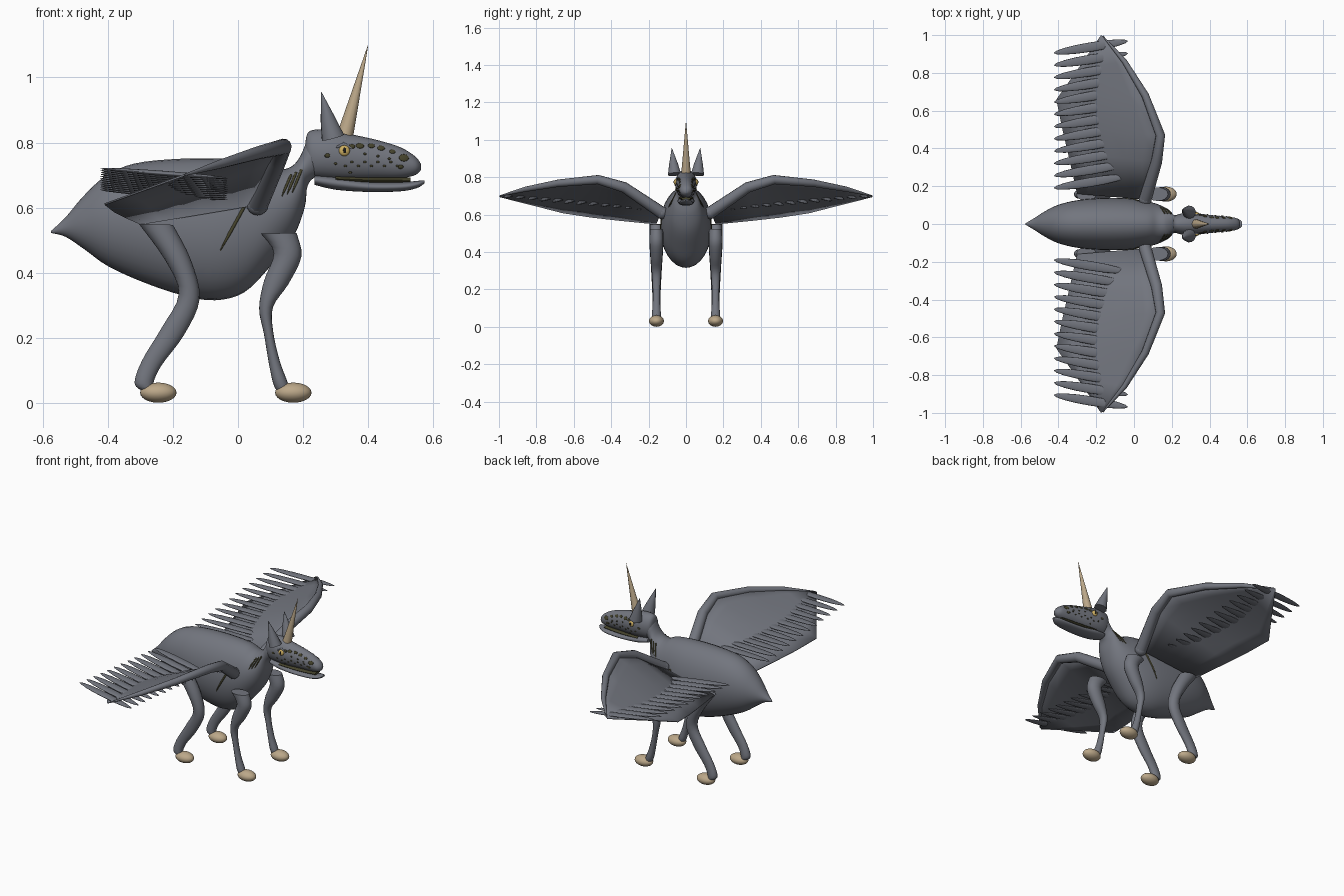
import bpy, bmesh, math
from mathutils import Vector
from mathutils.bvhtree import BVHTree

if "Cube" in bpy.data.objects:
    bpy.data.objects.remove(bpy.data.objects["Cube"])


def material(name, rgb):
    m = bpy.data.materials.new(name)
    m.use_nodes = True
    m.diffuse_color = (*rgb, 1)
    m.node_tree.nodes["Principled BSDF"].inputs["Base Color"].default_value = (*rgb, 1)
    return m


GREY = material("slate grey", (0.17, 0.18, 0.21))
TAN = material("horn tan", (0.5, 0.39, 0.25))
OLIVE = material("dark olive", (0.06, 0.056, 0.025))
YELLOW = material("eye yellow", (0.6, 0.42, 0.12))
BLACK = material("pupil black", (0.01, 0.01, 0.01))
SIDES = (("left", 1), ("right", -1))


def finish(bm, name, mat):
    bmesh.ops.recalc_face_normals(bm, faces=bm.faces)
    me = bpy.data.meshes.new(name)
    bm.to_mesh(me)
    bm.free()
    me.materials.append(mat)
    me.shade_smooth()
    me.set_sharp_from_angle(angle=math.radians(50))
    ob = bpy.data.objects.new(name, me)
    bpy.context.collection.objects.link(ob)
    return ob


def spline(rows, steps):
    """Smooth rows of numbers, passing through each row."""
    out = []
    for i in range(len(rows) - 1):
        p0, p1, p2, p3 = (rows[max(0, min(len(rows) - 1, i + k))] for k in (-1, 0, 1, 2))
        for j in range(steps):
            t = j / steps
            out.append([b + 0.5 * t * (c - a + t * (2 * a - 5 * b + 4 * c - d + t * (3 * (b - c) + d - a)))
                        for a, b, c, d in zip(p0, p1, p2, p3)])
    return out + [list(rows[-1])]


def loft(name, rows, mat, y=0.0, n=24, steps=4):
    """Ellipse rings; each row is two opposite edge points (x, z) and a half width in y."""
    bm = bmesh.new()
    rings = []
    for ax, az, bx, bz, w in spline(rows, steps):
        ring = []
        for k in range(n):
            a = math.tau * k / n
            c = (1 + math.cos(a)) / 2
            ring.append(bm.verts.new((bx + (ax - bx) * c, y + w * math.sin(a), bz + (az - bz) * c)))
        rings.append(ring)
    for r, q in zip(rings, rings[1:]):
        for k in range(n):
            bm.faces.new((r[k], r[(k + 1) % n], q[(k + 1) % n], q[k]))
    bm.faces.new(rings[0])
    bm.faces.new(rings[-1])
    return finish(bm, name, mat)


def ball(name, loc, scale, mat, rot=None, seg=16):
    bm = bmesh.new()
    bmesh.ops.create_uvsphere(bm, u_segments=seg, v_segments=max(6, seg // 2), radius=1)
    ob = finish(bm, name, mat)
    ob.location, ob.scale = loc, scale
    if rot:
        ob.rotation_euler = rot.to_euler()
    return ob


def tube(name, pts, radii, mat):
    cu = bpy.data.curves.new(name, "CURVE")
    cu.dimensions = "3D"
    cu.bevel_depth = 1
    cu.bevel_resolution = 4
    cu.use_fill_caps = True
    sp = cu.splines.new("POLY")
    sp.points.add(len(pts) - 1)
    for p, co, r in zip(sp.points, pts, radii):
        p.co = (*co, 1)
        p.radius = r
    sp.use_smooth = True
    cu.materials.append(mat)
    ob = bpy.data.objects.new(name, cu)
    bpy.context.collection.objects.link(ob)
    return ob


# Trunk and neck
body = loft("body", [
    (-.575, .528, -.575, .522, .003), (-.53, .57, -.53, .51, .03), (-.48, .63, -.47, .47, .065),
    (-.41, .695, -.40, .42, .10), (-.32, .735, -.29, .37, .125), (-.18, .75, -.17, .33, .137),
    (-.03, .75, -.07, .315, .137), (.07, .74, .02, .34, .125), (.12, .72, .10, .42, .11),
    (.15, .72, .17, .51, .09), (.175, .735, .205, .60, .07), (.195, .765, .215, .67, .05),
    (.215, .81, .25, .70, .045), (.24, .82, .29, .70, .03)], GREY, n=32)

# Head, jaw and mouth
head = loft("head", [
    (.207, .80, .207, .74, .02), (.22, .835, .22, .70, .045), (.28, .84, .26, .69, .058),
    (.35, .825, .33, .685, .055), (.43, .807, .43, .688, .045), (.50, .785, .50, .69, .038),
    (.545, .757, .545, .70, .03), (.562, .735, .562, .715, .01)], GREY)
loft("lower_jaw", [
    (.235, .70, .235, .67, .035), (.30, .695, .30, .655, .045), (.40, .68, .40, .648, .042),
    (.50, .678, .50, .65, .037), (.55, .682, .55, .66, .028), (.573, .684, .573, .674, .01)], GREY)
loft("mouth_lining", [(.30, .698, .30, .68, .04), (.42, .693, .42, .676, .036),
                      (.53, .693, .53, .678, .025)], OLIVE)
tube("horn", [(.33, 0, .825), (.40, 0, 1.1)], [.025, .0005], TAN)


def surface(ob):
    me = ob.data
    return BVHTree.FromPolygons([v.co for v in me.vertices], [p.vertices for p in me.polygons])


def side_hit(tree, x, z, s):
    hit, normal, _, _ = tree.ray_cast(Vector((x, s, z)), Vector((0, -s, 0)))
    return (hit, normal) if hit else (Vector((x, s * .03, z)), Vector((0, s, 0)))


body_tree, head_tree = surface(body), surface(head)

BIG_SPOTS = [(.375, .79, .013), (.41, .79, .011), (.44, .783, .012), (.475, .772, .01),
             (.51, .753, .016), (.275, .76, .009), (.50, .725, .009), (.35, .788, .01)]
SMALL_SPOTS = [(.33 + .02 * i, .728 + .012 * (i % 2)) for i in range(9)] + [
    (.345, .708), (.39, .765), (.43, .758), (.465, .75), (.30, .735)]
FRONT_LEG = [(.07, .52, .18, .522, .036), (.11, .46, .195, .45, .037), (.08, .375, .155, .365, .032),
             (.065, .29, .108, .295, .025), (.08, .21, .108, .22, .02), (.095, .12, .128, .13, .02),
             (.108, .06, .15, .07, .024), (.12, .035, .16, .04, .02)]
HIND_LEG = [(-.305, .55, -.20, .547, .036), (-.225, .44, -.145, .44, .037), (-.182, .335, -.118, .32, .03),
            (-.235, .23, -.165, .21, .024), (-.295, .13, -.235, .115, .021), (-.318, .06, -.26, .06, .024),
            (-.29, .035, -.25, .035, .018)]
# Wing front edge and rear edge, from shoulder to tip
LEAD = [(.06, .13, .61), (.12, .33, .745), (.14, .47, .787), (.06, .68, .768),
        (-.05, .86, .735), (-.165, .995, .70)]
TRAIL = [(-.30, .16, .55), (-.35, .38, .572), (-.38, .51, .587), (-.41, .66, .61),
         (-.30, .815, .65), (-.175, .998, .696)]
FEATHERS = 12

for side, s in SIDES:
    # Legs and hooves
    for leg, rows, x in (("front", FRONT_LEG, .17), ("hind", HIND_LEG, -.245)):
        loft(f"{leg}_leg_{side}", rows, GREY, y=s * .158, n=16)
        ball(f"{leg}_hoof_{side}", (x, s * .158, .031), (.056, .04, .031), TAN, seg=24)

    # Ears
    tube(f"ear_{side}", [(.292, s * .062, .815), (.277, s * .067, .87), (.256, s * .076, .955)],
         [.036, .024, .001], GREY)

    # Eyes
    p, nrm = side_hit(head_tree, .327, .775, s)
    rot = nrm.to_track_quat("Z", "Y")
    ball(f"eye_{side}", p, (.017, .017, .01), YELLOW, rot)
    ball(f"pupil_{side}", p + nrm * .008, (.005, .009, .004), BLACK, rot)
    tube(f"eyelid_{side}", [side_hit(head_tree, x, z, s)[0] for x, z in
                            ((.302, .785), (.325, .795), (.35, .782))], [.003, .006, .003], GREY)

    # Scale spots on the face
    for i, (x, z, r) in enumerate(BIG_SPOTS + [(x, z, .005) for x, z in SMALL_SPOTS]):
        p, nrm = side_hit(head_tree, x, z, s)
        ball(f"spot_{side}_{i}", p, (r, r * .75, .004), OLIVE, nrm.to_track_quat("Z", "Y"), seg=10)

    # Neck slits and flank slit
    slits = [((.135 + .016 * i, .635 + .006 * i), (.163 + .016 * i, .70 + .008 * i), .004) for i in range(3)]
    slits.append(((-.055, .467), (.022, .608), .005))
    for i, (a, b, r) in enumerate(slits):
        pts = [side_hit(body_tree, a[0] + (b[0] - a[0]) * t / 8, a[1] + (b[1] - a[1]) * t / 8, s)[0]
               for t in range(9)]
        tube(f"slit_{side}_{i}", pts, [r * (.3 + .7 * min(1, t / 3)) for t in range(9)], OLIVE)

    # Wing arm with rounded shoulder
    flip = Vector((1, s, 1))
    lead = [Vector(p) * flip for p in LEAD]
    trail = [Vector(p) * flip for p in TRAIL]
    tube(f"wing_arm_{side}", lead, [.033, .029, .025, .02, .014, .003], GREY)
    ball(f"shoulder_{side}", lead[0], (.034, .034, .034), GREY)

    # Wing membrane
    bm = bmesh.new()
    grid = [[bm.verts.new(a.lerp(b, k / 6)) for k in range(7)] for a, b in zip(lead, trail)]
    for r, q in zip(grid, grid[1:]):
        for k in range(6):
            bm.faces.new((r[k], r[k + 1], q[k + 1], q[k]))
    wing = finish(bm, f"wing_membrane_{side}", GREY)
    thick = wing.modifiers.new("thickness", "SOLIDIFY")
    thick.thickness = .006
    thick.offset = 0

    # Feathers
    for i in range(FEATHERS):
        t = i / (FEATHERS - 1)
        along = Vector((.4, s * .065, -.03)).normalized()
        ball(f"feather_{side}_{i}", (-.228, s * (.222 + .715 * t), .64 + .065 * t),
             (.2, .025, .008), GREY, along.to_track_quat("X", "Z"))
